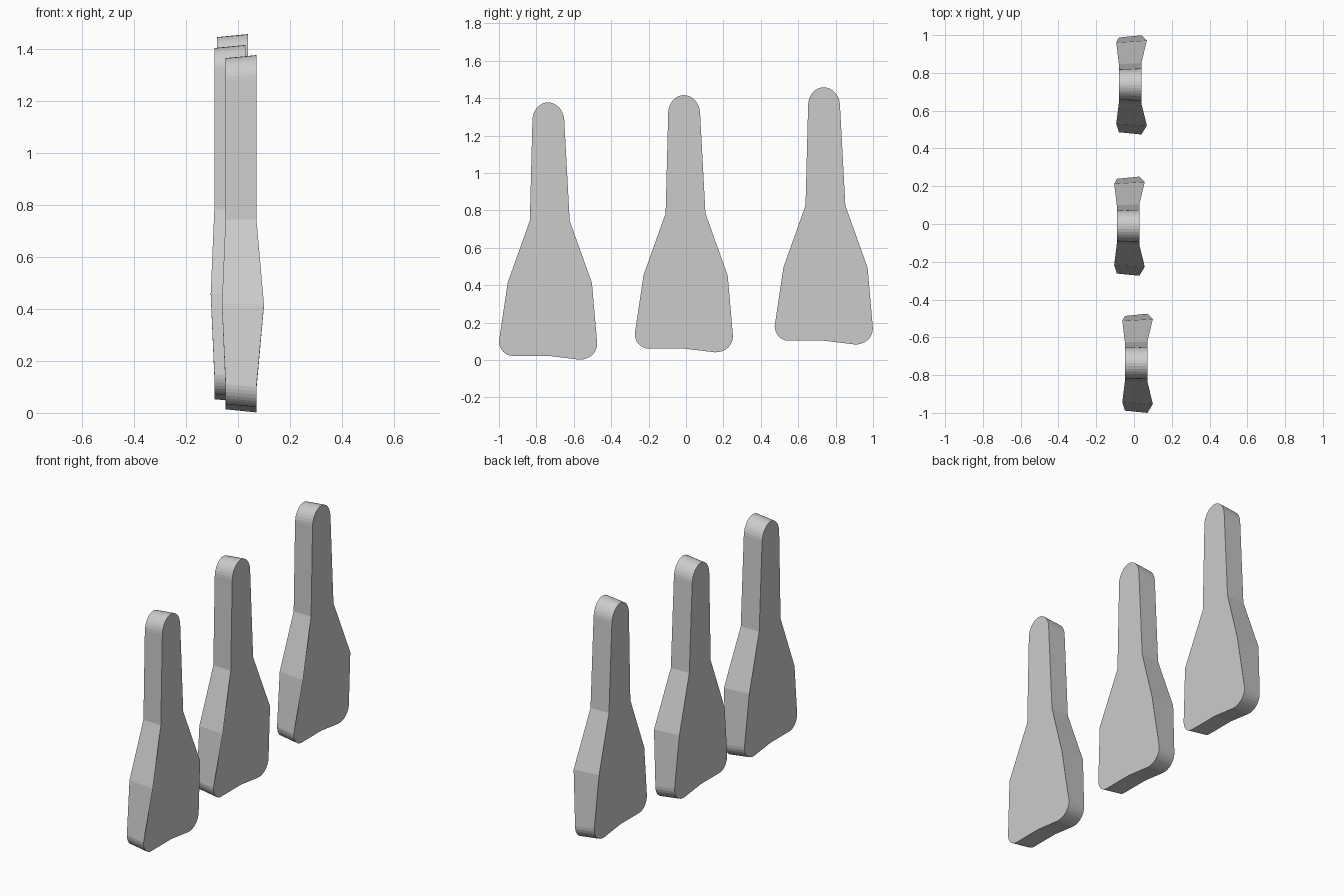
import bpy, bmesh, math

if "Cube" in bpy.data.objects:
    bpy.data.objects.remove(bpy.data.objects["Cube"])

SEG = 8
X_FRONT, X_BACK = 0.071, -0.048
BULGE_FRONT, BULGE_BACK = 0.10, -0.062


def arc(a, corner, b):
    """Quarter ellipse from a to b, tangent at both ends to the corner."""
    pts = []
    for i in range(SEG + 1):
        t = math.pi / 2 * i / SEG
        u, v = 1 - math.sin(t), 1 - math.cos(t)
        pts.append(tuple(corner[k] + (a[k] - corner[k]) * u + (b[k] - corner[k]) * v
                         for k in (0, 1)) + (0,))
    return pts


# Paddle outline (y, z, bulge flag), relative to the handle centre line
outline = (
    arc((-0.084, 1.285), (-0.082, 1.377), (0.0, 1.377))
    + arc((0.0, 1.377), (0.08, 1.377), (0.086, 1.285))[1:]
    + [(0.115, 0.745, 0), (0.234, 0.412, 1)]
    + arc((0.262, 0.09), (0.265, -0.002), (0.165, 0.002))
    + [(0.0, 0.022, 0)]
    + arc((-0.19, 0.022), (-0.262, 0.022), (-0.263, 0.1))
    + [(-0.216, 0.415, 1), (-0.098, 0.745, 0)]
)


def paddle(name, x, y, z):
    bm = bmesh.new()
    front = [bm.verts.new((BULGE_FRONT if b else X_FRONT, py, pz)) for py, pz, b in outline]
    # Back face is slightly smaller, so the sides taper
    back = [bm.verts.new((BULGE_BACK if b else X_BACK, py * 0.955, 0.69 + (pz - 0.69) * 0.983))
            for py, pz, b in outline]
    bm.faces.new(front)
    bm.faces.new(back[::-1])
    n = len(front)
    for i in range(n):
        j = (i + 1) % n
        bm.faces.new((front[j], front[i], back[i], back[j]))
    bmesh.ops.recalc_face_normals(bm, faces=bm.faces)
    mesh = bpy.data.meshes.new(name)
    bm.to_mesh(mesh)
    bm.free()
    ob = bpy.data.objects.new(name, mesh)
    ob.location = (x, y, z)
    bpy.context.collection.objects.link(ob)


# Three paddles in a rising row
paddle("paddle_front", 0.0, -0.737, 0.0)
paddle("paddle_middle", -0.043, -0.011, 0.039)
paddle("paddle_rear", -0.032, 0.737, 0.081)
